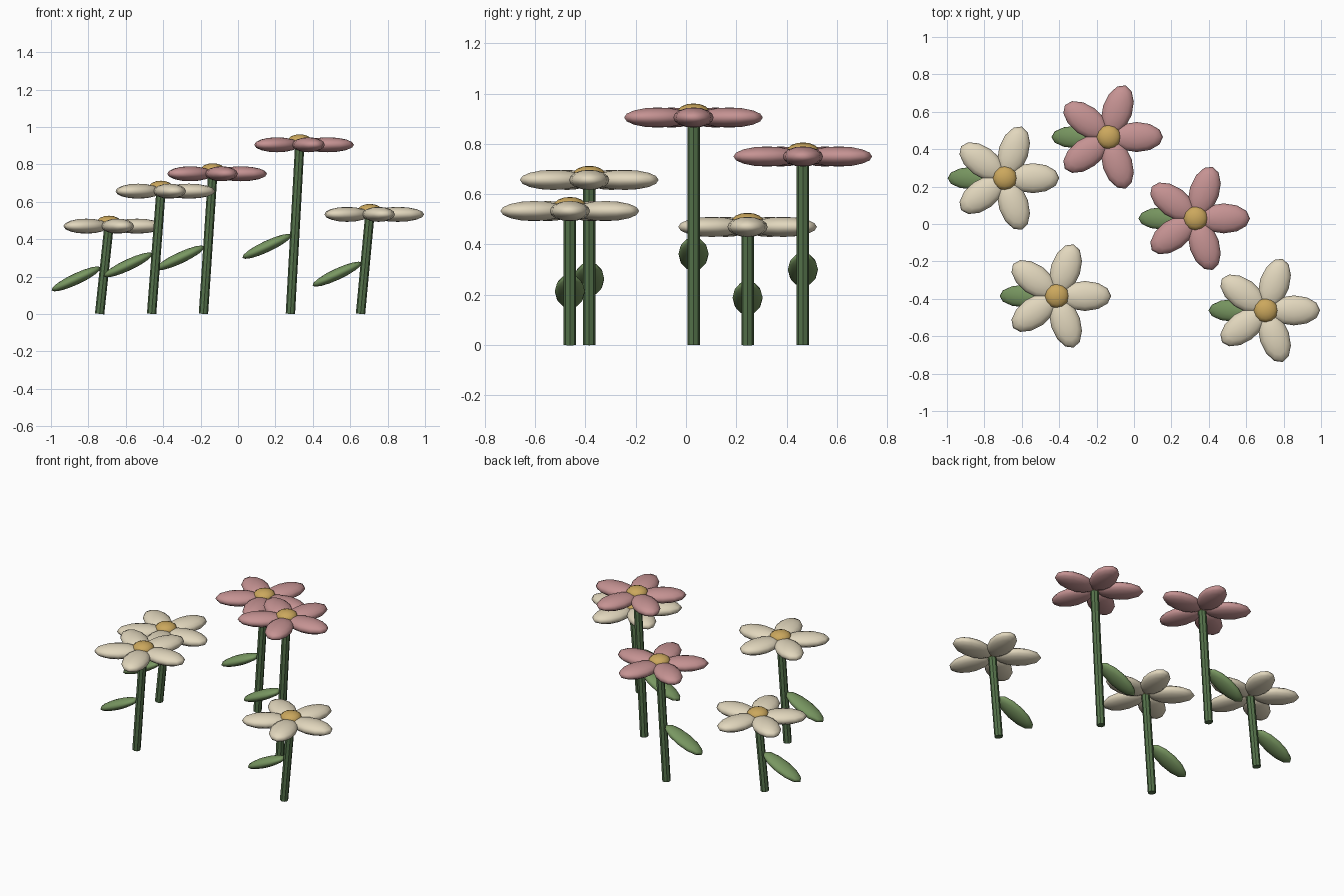
import bpy, bmesh, math
from mathutils import Matrix, Vector

if "Cube" in bpy.data.objects:
    bpy.data.objects.remove(bpy.data.objects["Cube"])


def material(name, rgb):
    m = bpy.data.materials.new(name)
    m.diffuse_color = (*rgb, 1)
    m.use_nodes = True
    m.node_tree.nodes["Principled BSDF"].inputs["Base Color"].default_value = m.diffuse_color
    return m


CREAM = material("cream", (0.76, 0.68, 0.51))
PINK = material("dusty pink", (0.56, 0.29, 0.29))
GOLD = material("gold", (0.60, 0.39, 0.11))
STEM = material("stem green", (0.09, 0.17, 0.07))
LEAF = material("leaf green", (0.19, 0.31, 0.12))


def finish(name, bm, mat, smooth):
    mesh = bpy.data.meshes.new(name)
    for f in bm.faces:
        f.smooth = smooth
    bm.to_mesh(mesh)
    bm.free()
    mesh.materials.append(mat)
    ob = bpy.data.objects.new(name, mesh)
    bpy.context.collection.objects.link(ob)
    return ob


def ellipsoid(bm, radii, matrix):
    bmesh.ops.create_uvsphere(bm, u_segments=12, v_segments=8, radius=1,
                              matrix=matrix @ Matrix.Diagonal((*radii, 1)))


def flower(x, y, h, petal_mat):
    base, head = Vector((x - 0.05, y, 0.001)), Vector((x, y, h))

    # Leaning eight-sided stem
    axis = head - base
    tilt = Matrix.Rotation(math.atan2(axis.x, axis.z), 4, 'Y')
    bm = bmesh.new()
    bmesh.ops.create_cone(bm, cap_ends=True, segments=8, radius1=0.025, radius2=0.025,
                          depth=axis.length,
                          matrix=Matrix.Translation((base + head) / 2) @ tilt)
    finish("stem", bm, STEM, False)

    # Leaf drooping outward from the stem
    bm = bmesh.new()
    ellipsoid(bm, (0.145, 0.06, 0.03),
              Matrix.Translation((x - 0.175, y, h * 0.4))
              @ Matrix.Rotation(math.radians(-25), 4, 'Y'))
    finish("leaf", bm, LEAF, True)

    # Ring of five flattened petals
    bm = bmesh.new()
    for i in range(5):
        ellipsoid(bm, (0.14, 0.08, 0.04),
                  Matrix.Translation(head) @ Matrix.Rotation(i * math.tau / 5, 4, 'Z')
                  @ Matrix.Translation((0.15, 0, 0)))
    finish("petals", bm, petal_mat, True)

    # Domed flower centre
    bm = bmesh.new()
    ellipsoid(bm, (0.065, 0.065, 0.036), Matrix.Translation(head + Vector((0, 0, 0.02))))
    finish("flower_centre", bm, GOLD, True)


for spec in ((-0.69, 0.245, 0.47, CREAM),
             (-0.412, -0.385, 0.657, CREAM),
             (-0.135, 0.465, 0.75, PINK),
             (0.33, 0.03, 0.905, PINK),
             (0.705, -0.462, 0.533, CREAM)):
    flower(*spec)
